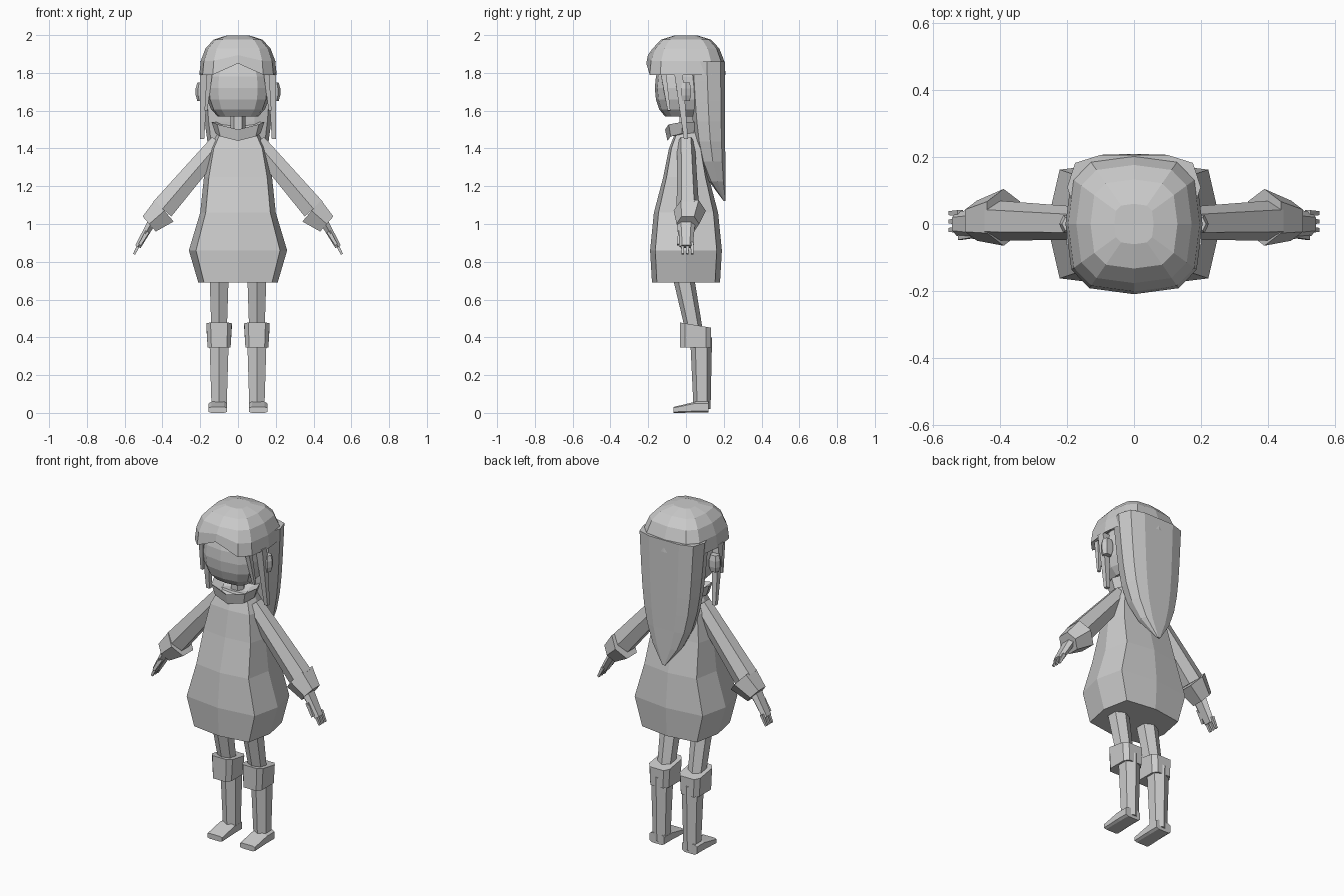
import bpy, bmesh
from math import cos, sin, pi, copysign
from mathutils import Vector

if "Cube" in bpy.data.objects:
    bpy.data.objects.remove(bpy.data.objects["Cube"])

clay = bpy.data.materials.new("plain_grey")
clay.use_nodes = True
grey = (0.6, 0.6, 0.6, 1)
clay.diffuse_color = grey
shader = next(node for node in clay.node_tree.nodes if node.type == 'BSDF_PRINCIPLED')
shader.inputs["Base Color"].default_value = grey

X, Y, Z = Vector((1, 0, 0)), Vector((0, 1, 0)), Vector((0, 0, 1))


def section(center, u, v, sides, power=1.0, turn=0.0):
    """Rounded-box ring; power one is round, near zero is square."""
    def squared(value):
        return copysign(abs(round(value, 6)) ** power, value)

    angles = [turn + 2 * pi * i / sides for i in range(sides)]
    return [Vector(center) + u * squared(cos(a)) + v * squared(sin(a)) for a in angles]


def loft(name, rings, mirror=False):
    """Skin a list of rings and close both ends; mirror adds a right-hand twin."""
    for side, label in ((1, "left_"), (-1, "right_")) if mirror else ((1, ""),):
        bm = bmesh.new()
        rows = [[bm.verts.new((p.x * side, p.y, p.z)) for p in ring] for ring in rings]
        for lower, upper in zip(rows, rows[1:]):
            for i in range(len(lower)):
                bm.faces.new((lower[i - 1], lower[i], upper[i], upper[i - 1]))
        bm.faces.new(rows[0])
        bm.faces.new(rows[-1])
        bmesh.ops.recalc_face_normals(bm, faces=bm.faces)
        mesh = bpy.data.meshes.new(label + name)
        bm.to_mesh(mesh)
        bm.free()
        mesh.materials.append(clay)
        part = bpy.data.objects.new(label + name, mesh)
        bpy.context.collection.objects.link(part)


def dome(center, half, low, high, steps, sides, power):
    """Rings of a boxy ellipsoid between two fractions of its height arc."""
    rings = []
    for i in range(steps + 1):
        angle = pi * (low + (high - low) * i / steps)
        spread = sin(angle) ** 0.6
        middle = Vector(center) - Z * half[2] * cos(angle)
        rings.append(section(middle, X * half[0] * spread, Y * half[1] * spread,
                             sides, power))
    return rings


def taper(name, start, end, wide, narrow, flat=1.0, sides=6, power=0.85):
    """A mirrored pair of tapering limbs; flat stretches them front to back."""
    start, end = Vector(start), Vector(end)
    across = Y.cross(end - start).normalized()
    loft(name, [section(p, across * r, Y * r * flat, sides, power, pi / sides)
                for p, r in ((start, wide), (end, narrow))], mirror=True)


# Bell-shaped dress
profile = ((0.69, 0.21, 0.18), (0.86, 0.26, 0.19), (1.06, 0.2, 0.17),
           (1.25, 0.18, 0.12), (1.4, 0.15, 0.09), (1.5, 0.1, 0.05))
loft("dress", [section(Z * z, X * width, Y * depth, 8, 0.45)
               for z, width, depth in profile])

# Collar band dipping to a point at the front
collar = [section(Z * z - Y * 0.02, X * width, Y * width * 0.65, 8, 0.7)
          for z, width in ((1.48, 0.12), (1.54, 0.14), (1.51, 0.08))]
for ring in collar:
    for p in ring:
        if p.y < -0.03:
            p.z -= 0.04 - abs(p.x) / 4
loft("collar", collar)

# Neck, head and ears
loft("neck", [section(Z * z, X * 0.04, Y * 0.04, 6) for z in (1.46, 1.65)])
loft("head", dome((0, -0.02, 1.72), (0.17, 0.145, 0.17), 0.15, 0.85, 6, 12, 0.7))
loft("ear", dome((0.19, 0, 1.7), (0.035, 0.03, 0.06), 0.2, 0.8, 3, 6, 0.7), mirror=True)

# Hair cap: hollow underneath, its fringe parted upward in the middle
cap = dome((0, 0, 1.79), (0.205, 0.21, 0.21), 0.5, 0.96, 4, 12, 0.62)
for ring, lift in zip(cap, (0.06, 0.03)):
    for p in ring:
        if abs(p.x) < 0.01 and p.y < 0:
            p.z += lift
cap.insert(0, [Vector((p.x * 0.75, p.y * 0.75, p.z + 0.04)) for p in cap[0]])
loft("hair_cap", cap)

# Long hair with a straight back, narrowing to a point
back_hair = []
for i in range(8):
    t = i / 7.1
    shrink = (1 - t / 4) * (1 - t ** 5)
    middle = Y * (0.21 - shrink / 10) + Z * (1.86 - 0.75 * t)
    back_hair.append(section(middle, X * shrink / 5, Y * shrink / 10, 10, 0.6))
loft("back_hair", back_hair)

# Locks beside the face
taper("side_lock", (0.18, -0.04, 1.8), (0.19, 0, 1.45), 0.03, 0.015, sides=4)
taper("front_lock", (0.15, -0.12, 1.8), (0.17, -0.09, 1.6), 0.02, 0.01, sides=4)

# Sleeves, flared cuffs and hands
taper("sleeve", (0.1, 0, 1.43), (0.4, 0.01, 1.08), 0.055, 0.07, flat=0.85)
taper("cuff", (0.39, 0.02, 1.07), (0.47, 0.01, 1), 0.085, 0.06)
taper("palm", (0.45, 0, 1.02), (0.53, 0, 0.88), 0.025, 0.018, flat=2)
for i, finger in enumerate(("first", "middle", "last")):
    y = (i - 0.7) * 0.025
    taper(finger + "_finger", (0.52, y, 0.9), (0.55, y, 0.84), 0.012, 0.008, sides=4)
taper("thumb", (0.48, -0.03, 0.96), (0.52, -0.04, 0.89), 0.015, 0.01, sides=4)

# Legs leaning back towards the knee
taper("thigh", (0.1, -0.02, 0.75), (0.1, 0.05, 0.4), 0.058, 0.045)

# Boots: cuff sloping down to the back, shaft and foot
boot_cuff = [section((0.1, 0.05, z), X * width, Y * 0.085, 8, 0.45, pi / 8)
             for z, width in ((0.345, 0.063), (0.465, 0.07))]
for p in boot_cuff[1]:
    p.z -= (p.y - 0.05) / 6
loft("boot_cuff", boot_cuff, mirror=True)
taper("boot_shaft", (0.1, 0.08, 0.4), (0.1, 0.085, 0.02), 0.058, 0.045)
loft("foot", [section((0.107, y, h), X * 0.05, Z * h, 8, 0.4, pi / 8)
              for y, h in ((0.12, 0.03), (0.05, 0.03), (-0.065, 0.016))], mirror=True)
